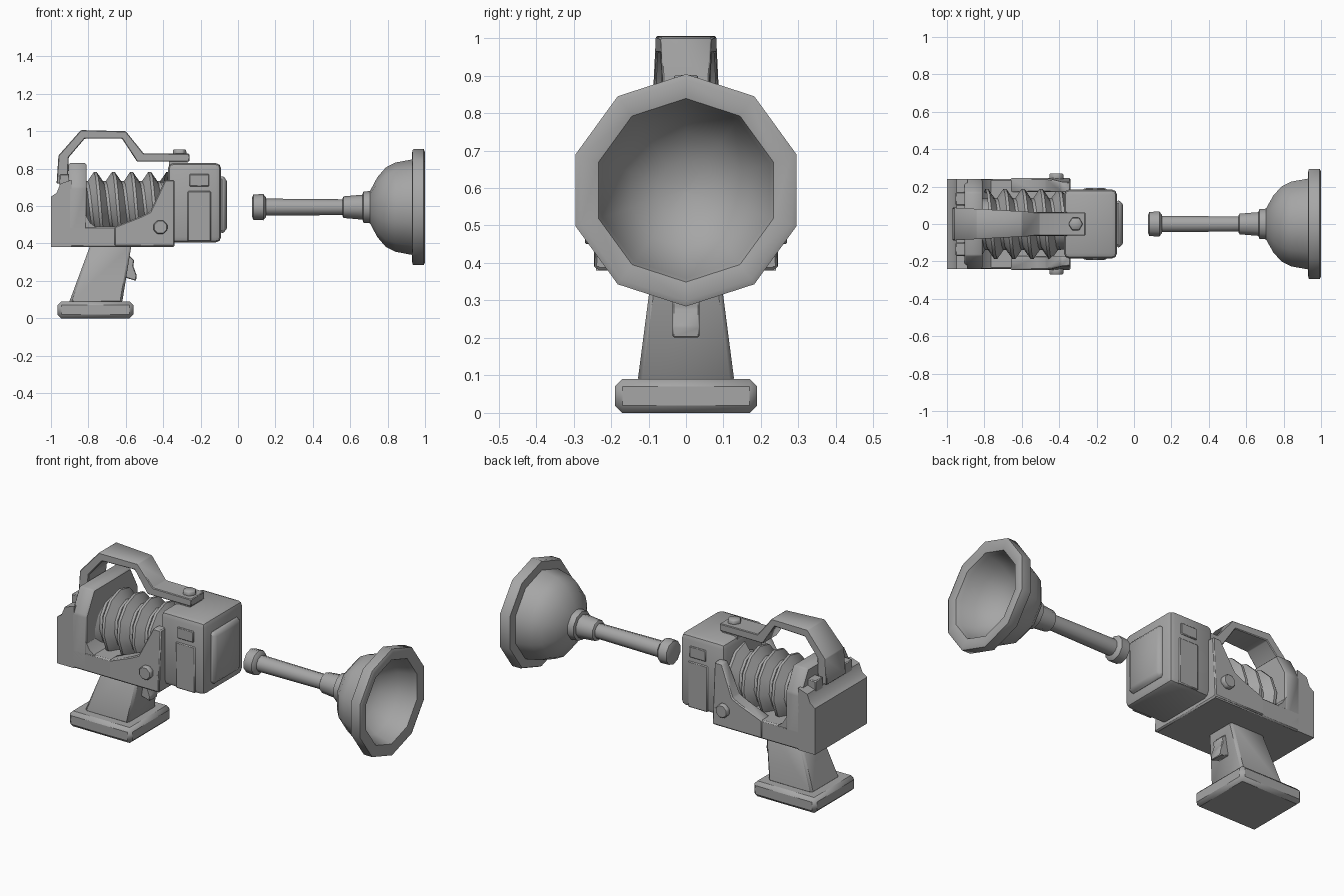
import bpy, bmesh, math
from mathutils import Vector

cube = bpy.data.objects.get("Cube")
if cube:
    bpy.data.objects.remove(cube, do_unlink=True)

GREY = (0.38, 0.38, 0.38, 1)
mat = bpy.data.materials.new("plain_grey")
mat.use_nodes = True
mat.diffuse_color = GREY
bsdf = mat.node_tree.nodes["Principled BSDF"]
bsdf.inputs["Base Color"].default_value = GREY
bsdf.inputs["Roughness"].default_value = 0.6
AXIS_Z = 0.594


def finish(name, bm, bevel=0, angle=42, segments=1):
    """Bevel the sharp edges, then make a shaded object."""
    bmesh.ops.recalc_face_normals(bm, faces=bm.faces)
    if bevel:
        edges = [e for e in bm.edges
                 if len(e.link_faces) == 2 and e.calc_face_angle() > math.radians(25)]
        bmesh.ops.bevel(bm, geom=edges, offset=bevel, segments=segments,
                        profile=0.5, affect='EDGES', clamp_overlap=True)
    mesh = bpy.data.meshes.new(name)
    bm.to_mesh(mesh)
    bm.free()
    mesh.materials.append(mat)
    obj = bpy.data.objects.new(name, mesh)
    bpy.context.collection.objects.link(obj)
    bpy.ops.object.select_all(action='DESELECT')
    obj.select_set(True)
    bpy.context.view_layer.objects.active = obj
    bpy.ops.object.shade_smooth_by_angle(angle=math.radians(angle))
    return obj


def loft(bm, rings, closed_ends=True):
    """Skin a list of equal-length rings of points."""
    rows = [[bm.verts.new(p) for p in ring] for ring in rings]
    n = len(rows[0])
    for a, b in zip(rows, rows[1:]):
        for i in range(n):
            j = (i + 1) % n
            bm.faces.new((a[i], a[j], b[j], b[i]))
    if closed_ends:
        bm.faces.new(rows[0])
        bm.faces.new(rows[-1])


def side_prism(name, outline, near, far, bevel=0.0, **kw):
    """Extrude an x-z outline across y; near and far may depend on (x, z)."""
    def val(w, p):
        return w(*p) if callable(w) else w
    bm = bmesh.new()
    loft(bm, [[(p[0], val(w, p), p[1]) for p in outline] for w in (near, far)])
    return finish(name, bm, bevel, **kw)


def box(name, x, y, z, bevel=0.0, **kw):
    outline = [(x[0], z[0]), (x[1], z[0]), (x[1], z[1]), (x[0], z[1])]
    return side_prism(name, outline, y[0], y[1], bevel, **kw)


def revolve(name, profile, sides=10, closed_ends=True):
    """Turn an (x, radius) profile about the long axis."""
    bm = bmesh.new()
    turns = [2 * math.pi * i / sides for i in range(sides)]
    loft(bm, [[(x, r * math.sin(t), AXIS_Z + r * math.cos(t)) for t in turns]
              for x, r in profile], closed_ends)
    return finish(name, bm)


# Plunger: rod, collars and hollow cup
revolve("plunger_knob", [(0.075, 0.05), (0.082, 0.068), (0.135, 0.07),
                         (0.15, 0.052), (0.15, 0.03)])
revolve("plunger_rod", [(0.13, 0.046), (0.57, 0.042)])
revolve("plunger_sleeve", [(0.56, 0.05), (0.565, 0.058), (0.67, 0.067), (0.68, 0.067)])
revolve("plunger_collar", [(0.665, 0.065), (0.67, 0.083), (0.715, 0.087)])
revolve("plunger_cup", [(0.7, 0.02), (0.705, 0.085), (0.745, 0.16), (0.79, 0.212),
                        (0.84, 0.238), (0.93, 0.255), (0.932, 0.305), (0.94, 0.31),
                        (0.993, 0.31), (1.0, 0.295), (0.99, 0.245), (0.965, 0.235),
                        (0.89, 0.215), (0.81, 0.155), (0.765, 0.08), (0.755, 0.01)])

# Spiral bellows: one ridge and one valley wound as a screw
bm = bmesh.new()
STEPS, PITCH, TURNS = 12, 0.097, 5


def spiral(radius, shift):
    out = []
    for n in range(STEPS * TURNS + 1):
        t = 2 * math.pi * n / STEPS
        out.append(bm.verts.new((-0.868 + PITCH * (n / STEPS + shift),
                                 -radius * math.sin(t), AXIS_Z + radius * math.cos(t))))
    return out


crest_a, crest_b = spiral(0.188, 0), spiral(0.188, 0.16)
valley_a, valley_b = spiral(0.14, 0.5), spiral(0.14, 0.66)
for n in range(STEPS * TURNS):
    for a, b in ((crest_a, crest_b), (crest_b, valley_a), (valley_a, valley_b)):
        bm.faces.new((a[n], a[n + 1], b[n + 1], b[n]))
    m = n + STEPS
    if m < STEPS * TURNS:
        bm.faces.new((valley_b[n], valley_b[n + 1], crest_a[m + 1], crest_a[m]))
finish("spiral_bellows", bm, angle=50)
revolve("bellows_core", [(-0.85, 0.135), (-0.3, 0.135)], 12)

# Body: tray, rear arch and rear shelf
box("body_tray", (-1, -0.34), (-0.24, 0.24), (0.38, 0.49), 0.008)
arch = [(-0.24, 0.4), (-0.24, 0.7), (-0.17, 0.83),
        (0.17, 0.83), (0.24, 0.7), (0.24, 0.4)]
bm = bmesh.new()
loft(bm, [[(x, y, z) for y, z in arch] for x in (-0.905, -0.81)])
finish("rear_arch", bm, 0.008)
side_prism("rear_shelf", [(-1, 0.38), (-0.89, 0.38), (-0.89, 0.74), (-0.95, 0.72),
                          (-0.97, 0.67), (-1, 0.65)], -0.24, 0.24)
side_prism("rear_fillet", [(-0.82, 0.48), (-0.75, 0.48), (-0.79, 0.51), (-0.82, 0.56)],
           -0.238, 0.238)

# Parts repeated on both sides
CHEEK = [(-0.66, 0.385), (-0.34, 0.385), (-0.34, 0.74), (-0.39, 0.74),
         (-0.47, 0.57), (-0.52, 0.545), (-0.66, 0.49)]
for s, side in ((-1, "right"), (1, "left")):
    side_prism("body_cheek_" + side, CHEEK, s * 0.17,
               lambda x, z: s * (0.245 - 0.12 * max(0, z - 0.57)), 0.006)
    bolt = [(-0.415 + 0.04 * math.cos(math.pi * (i + 0.5) / 4),
             0.487 + 0.04 * math.sin(math.pi * (i + 0.5) / 4)) for i in range(8)]
    side_prism("pivot_bolt_" + side, bolt, s * 0.23, s * 0.27, 0.005)
    box("head_panel_" + side, (-0.27, -0.145), (s * 0.17, s * 0.19), (0.412, 0.68), 0.005)
    box("head_tab_" + side, (-0.26, -0.155), (s * 0.17, s * 0.192), (0.705, 0.77), 0.004)
    box("shelf_block_" + side, (-0.955, -0.895), (s * 0.1, s * 0.17), (0.68, 0.77), 0.005)

# Head and its nose plate
box("head_block", (-0.375, -0.09), (-0.185, 0.185), (0.405, 0.83), 0.03, segments=2)
side_prism("nose_plate", [(-0.1, 0.45), (-0.06, 0.465), (-0.06, 0.75), (-0.1, 0.765)],
           lambda x, z: -0.12 - 0.2 * (-0.06 - x), lambda x, z: 0.12 + 0.2 * (-0.06 - x), 0.015)

# Carrying handle and button


def handle_width(x, z):
    return 0.062 + 0.055 * max(0, -0.5 - x)


HANDLE = [(-0.97, 0.72), (-0.96, 0.87), (-0.84, 1.006), (-0.6, 1.0), (-0.505, 0.882),
          (-0.26, 0.88), (-0.26, 0.838), (-0.54, 0.838), (-0.62, 0.96), (-0.82, 0.96),
          (-0.905, 0.86), (-0.91, 0.72)]
side_prism("carry_handle", HANDLE, lambda x, z: -handle_width(x, z), handle_width, 0.004)
box("handle_foot", (-0.37, -0.27), (-0.055, 0.055), (0.81, 0.85))
bm = bmesh.new()
loft(bm, [[(-0.312 + r * math.cos(math.pi * i / 3), r * math.sin(math.pi * i / 3), z)
           for i in range(6)] for r, z in ((0.04, 0.87), (0.036, 0.902))])
finish("handle_button", bm, 0.004)

# Grip, trigger and foot
side_prism("grip", [(-0.905, 0.08), (-0.62, 0.08), (-0.57, 0.39), (-0.79, 0.39)],
           lambda x, z: -0.14 + 0.13 * z, lambda x, z: 0.14 - 0.13 * z, 0.012)
side_prism("trigger", [(-0.61, 0.22), (-0.545, 0.2), (-0.542, 0.23), (-0.56, 0.28),
                       (-0.555, 0.31), (-0.58, 0.335), (-0.6, 0.335)], -0.036, 0.036, 0.004)
box("grip_foot", (-0.965, -0.56), (-0.19, 0.19), (0, 0.09), 0.02)
